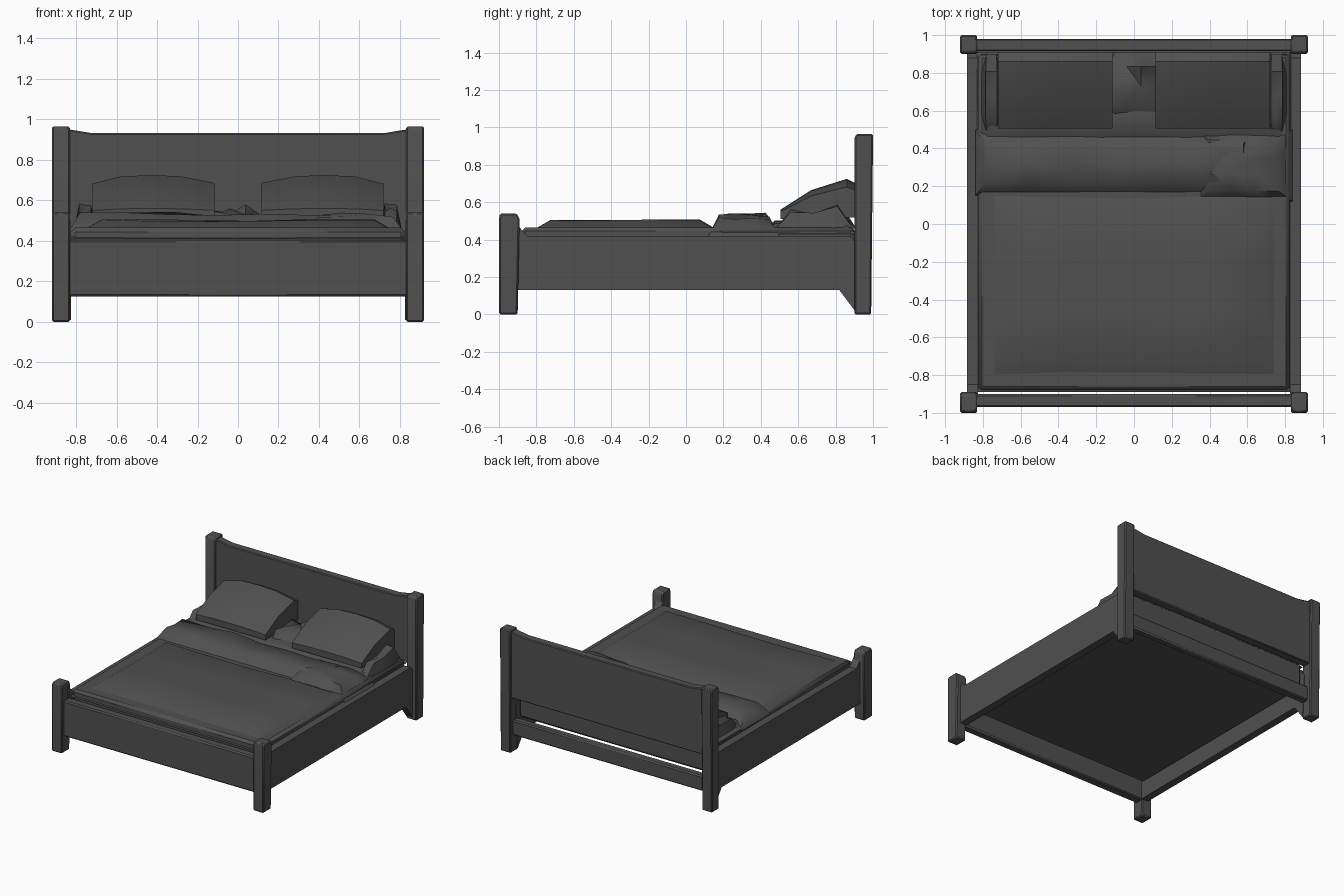
import bpy, bmesh, random
from math import radians, sin

random.seed(4)
old = bpy.data.objects.get("Cube")
if old:
    bpy.data.objects.remove(old, do_unlink=True)

GREY = (0.08, 0.08, 0.08, 1)
mat = bpy.data.materials.new("charcoal_grey")
mat.use_nodes = True
mat.diffuse_color = GREY
mat.node_tree.nodes["Principled BSDF"].inputs["Base Color"].default_value = GREY


def finish(name, bm, angle=40, bevel=0):
    """Turn a bmesh into a shaded, coloured object."""
    bmesh.ops.recalc_face_normals(bm, faces=bm.faces)
    me = bpy.data.meshes.new(name)
    bm.to_mesh(me)
    bm.free()
    me.materials.append(mat)
    ob = bpy.data.objects.new(name, me)
    bpy.context.collection.objects.link(ob)
    if bevel:
        mod = ob.modifiers.new("soft_edges", "BEVEL")
        mod.width = bevel
        mod.segments = 1
    bpy.ops.object.select_all(action="DESELECT")
    ob.select_set(True)
    bpy.context.view_layer.objects.active = ob
    bpy.ops.object.shade_smooth_by_angle(angle=radians(angle))
    return ob


def loft(name, rings, **kw):
    """Skin a list of equal-sized point rings and cap both ends."""
    bm = bmesh.new()
    loops = [[bm.verts.new(p) for p in r] for r in rings]
    for a, b in zip(loops, loops[1:]):
        for i in range(len(a)):
            j = (i + 1) % len(a)
            bm.faces.new((a[i], a[j], b[j], b[i]))
    bm.faces.new(loops[0])
    bm.faces.new(loops[-1])
    return finish(name, bm, **kw)


def rect(x0, x1, y0, y1, z):
    return [(x0, y0, z), (x1, y0, z), (x1, y1, z), (x0, y1, z)]


def box(name, x0, x1, y0, y1, z0, z1, **kw):
    return loft(name, [rect(x0, x1, y0, y1, z0), rect(x0, x1, y0, y1, z1)], **kw)


def cloth(name, x0, x1, y0, y1, top, skirt, nx, ny, rough):
    """Crumpled low-poly cover whose rim drops to the skirt height."""
    bm = bmesh.new()
    bmesh.ops.create_grid(bm, x_segments=nx, y_segments=ny, size=0.5)
    for v in bm.verts:
        rim = max(abs(v.co.x), abs(v.co.y)) > 0.499
        v.co.x = x0 + (v.co.x + 0.5) * (x1 - x0)
        v.co.y = y0 + (v.co.y + 0.5) * (y1 - y0)
        v.co.z = skirt if rim else top + random.uniform(-rough, rough)
        if not rim:
            # push the outer rows out so the cover has a steep side
            v.co.x += (v.co.x - (x0 + x1) / 2) * 0.3 * (1 - 2.0 / nx)
            v.co.y += (v.co.y - (y0 + y1) / 2) * 0.3 * (1 - 2.0 / ny)
            v.co.x = min(max(v.co.x, x0 + 0.025), x1 - 0.025)
            v.co.y = min(max(v.co.y, y0 + 0.025), y1 - 0.025)
    bmesh.ops.triangulate(bm, faces=bm.faces)
    return finish(name, bm, angle=60)


# Posts, side rails and things beside the pillows, mirrored left and right
for side, s in (("right", -1), ("left", 1)):
    def sx(a, b):
        return sorted((s * a, s * b))
    a, b = sx(0.83, 0.92)
    loft(f"front_post_{side}", [rect(a, b, -1.0, -0.9, 0),
                                rect(a, b, -1.0, -0.89, 0.51),
                                rect(a, b, -0.995, -0.905, 0.54)], bevel=0.008)
    loft(f"back_post_{side}", [rect(a, b, 0.9, 0.99, 0),
                               rect(a, b, 0.9, 1.0, 0.94),
                               rect(a, b, 0.91, 1.0, 0.965)], bevel=0.008)
    # Rail with a bracket running down into the back foot
    profile = [(-0.92, 0.13), (0.82, 0.13), (0.91, 0.01), (0.93, 0.35),
               (0.88, 0.42), (-0.85, 0.42), (-0.92, 0.5)]
    loft(f"side_rail_{side}", [[(s * x, y, z) for y, z in profile]
                               for x in (0.825, 0.885)], angle=30)
    a, b = sx(0.7, 0.81)
    cloth(f"side_bunch_{side}", a, b, 0.47, 0.9, 0.56, 0.45, 4, 4, 0.03)

# Footboard and the low rail under the headboard
box("footboard", -0.85, 0.85, -0.97, -0.9, 0.125, 0.405, bevel=0.01)
box("back_rail", -0.85, 0.85, 0.9, 0.96, 0.13, 0.25, bevel=0.01)

# Headboard with flared top corners
outline = [(-0.86, 0.43), (0.86, 0.43), (0.86, 0.955), (0.72, 0.932),
           (-0.72, 0.932), (-0.86, 0.955)]
loft("headboard", [[(x, y, z) for x, z in outline] for y in (0.915, 0.98)],
     bevel=0.006)

# Mattress
box("mattress", -0.825, 0.825, -0.88, 0.9, 0.25, 0.465, bevel=0.02)

# Bedding
cloth("duvet", -0.84, 0.84, -0.89, 0.24, 0.5, 0.41, 6, 5, 0.008)
cloth("duvet_fold", -0.84, 0.64, 0.15, 0.5, 0.53, 0.44, 8, 4, 0.014)
cloth("duvet_corner", 0.32, 0.84, 0.12, 0.5, 0.525, 0.42, 5, 5, 0.018)
cloth("sheet", -0.83, 0.83, 0.4, 0.91, 0.49, 0.43, 8, 5, 0.012)
cloth("middle_bunch", -0.16, 0.16, 0.55, 0.91, 0.55, 0.46, 5, 4, 0.03)

# Pillows leaning on the headboard, fuller in the middle
SLOPE = [(0.505, 0.51), (0.505, 0.56), (0.67, 0.665), (0.86, 0.725),
         (0.91, 0.7), (0.91, 0.52)]
for side, s in (("right", -1), ("left", 1)):
    rings = []
    for x, full in ((0.115, 0.82), (0.28, 0.97), (0.42, 1), (0.58, 0.97), (0.72, 0.8)):
        rings.append([(s * x, y, 0.51 + (z - 0.51) * full) for y, z in SLOPE])
    loft(f"pillow_{side}", rings, angle=35)
